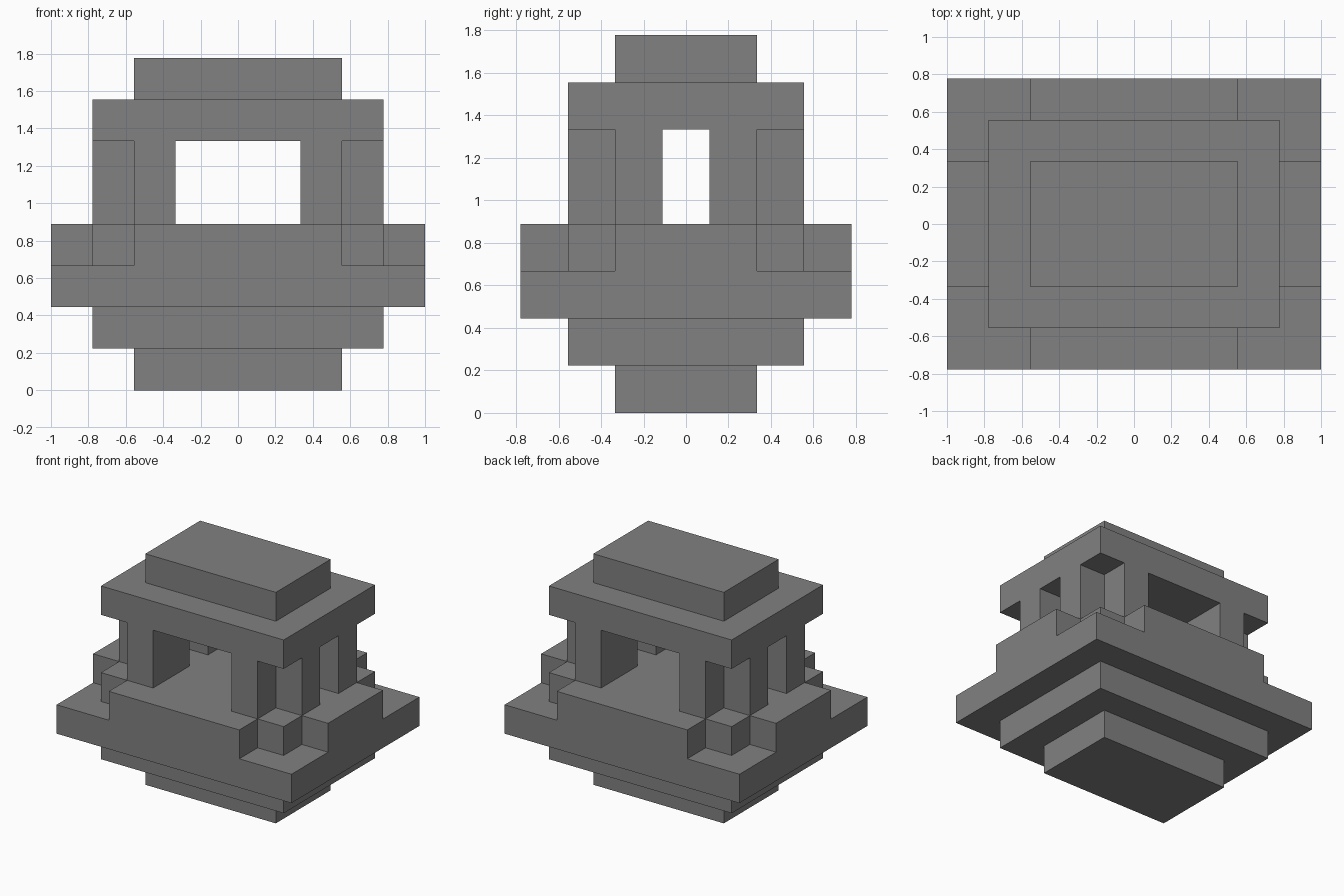
import bpy
import bmesh

cube = bpy.data.objects.get("Cube")
if cube:
    bpy.data.objects.remove(cube, do_unlink=True)

U = 2 / 9  # one block of the building grid

stone = bpy.data.materials.new("grey_stone")
stone.use_nodes = True
GREY = (0.22, 0.22, 0.22, 1)
stone.diffuse_color = GREY
stone.node_tree.nodes["Principled BSDF"].inputs["Base Color"].default_value = GREY


def prisms(name, outlines, z0, z1):
    """Extrude each outline (in blocks) from z0 to z1 into one object."""
    bm = bmesh.new()
    for outline in outlines:
        face = bm.faces.new([bm.verts.new((x * U, y * U, z0 * U)) for x, y in outline])
        top = bmesh.ops.extrude_face_region(bm, geom=[face])["geom"]
        verts = [v for v in top if isinstance(v, bmesh.types.BMVert)]
        bmesh.ops.translate(bm, verts=verts, vec=(0, 0, (z1 - z0) * U))
    bmesh.ops.recalc_face_normals(bm, faces=bm.faces)
    mesh = bpy.data.meshes.new(name)
    bm.to_mesh(mesh)
    bm.free()
    mesh.materials.append(stone)
    obj = bpy.data.objects.new(name, mesh)
    bpy.context.collection.objects.link(obj)
    return obj


def slab(name, hx, hy, z0, z1):
    return prisms(name, [[(-hx, -hy), (hx, -hy), (hx, hy), (-hx, hy)]], z0, z1)


def four_corners(outline):
    return [[(x * sx, y * sy) for x, y in outline] for sx in (-1, 1) for sy in (-1, 1)]


# Stepped base, widening upward
slab("foot", 2.5, 1.5, 0, 1)
slab("lower_tier", 3.5, 2.5, 1, 2)

# Platform with an L-shaped step cut at each corner
platform = slab("platform", 4.5, 3.5, 2, 4)
notch = [(3.5, 1.5), (5, 1.5), (5, 4), (2.5, 4), (2.5, 2.5), (3.5, 2.5)]
cutter = prisms("corner_notch_cutter", four_corners(notch), 3, 5)
cutter.hide_render = True
cutter.hide_viewport = True
cutter.display_type = 'WIRE'
cut = platform.modifiers.new("corner_notches", 'BOOLEAN')
cut.operation = 'DIFFERENCE'
cut.solver = 'EXACT'
cut.object = cutter

# L-shaped corner pillars
pillar = [(1.5, 0.5), (3.5, 0.5), (3.5, 1.5), (2.5, 1.5), (2.5, 2.5), (1.5, 2.5)]
prisms("corner_pillars", four_corners(pillar), 4, 6)

# Stepped roof
slab("roof", 3.5, 2.5, 6, 7)
slab("roof_cap", 2.5, 1.5, 7, 8)
